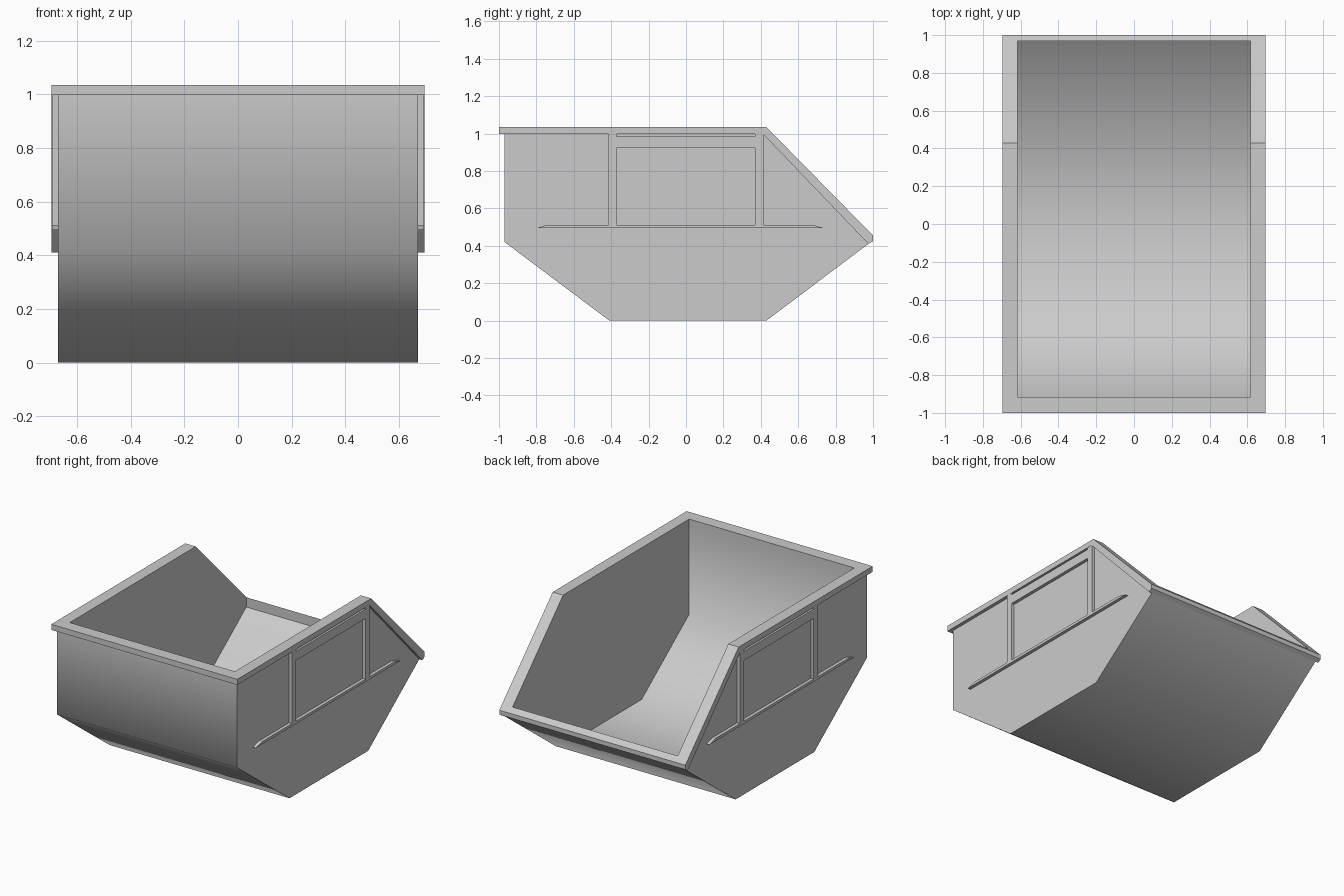
import bpy, bmesh, math

if "Cube" in bpy.data.objects:
    bpy.data.objects.remove(bpy.data.objects["Cube"])


def prism(name, profile, x0, x1):
    """Extrude a (y, z) profile along x."""
    bm = bmesh.new()
    face = bm.faces.new([bm.verts.new((x0, y, z)) for y, z in profile])
    ext = bmesh.ops.extrude_face_region(bm, geom=[face])
    verts = [v for v in ext["geom"] if isinstance(v, bmesh.types.BMVert)]
    bmesh.ops.translate(bm, verts=verts, vec=(x1 - x0, 0, 0))
    bmesh.ops.recalc_face_normals(bm, faces=bm.faces)
    mesh = bpy.data.meshes.new(name)
    bm.to_mesh(mesh)
    bm.free()
    obj = bpy.data.objects.new(name, mesh)
    bpy.context.collection.objects.link(obj)
    return obj


def activate(obj):
    bpy.ops.object.select_all(action="DESELECT")
    obj.select_set(True)
    bpy.context.view_layer.objects.active = obj


def hollow(obj, cutter):
    activate(obj)
    mod = obj.modifiers.new("cavity", "BOOLEAN")
    mod.operation = "DIFFERENCE"
    mod.solver = "EXACT"
    mod.object = cutter
    bpy.ops.object.modifier_apply(modifier=mod.name)


def rect(y0, y1, z0, z1):
    return [(y0, z0), (y1, z0), (y1, z1), (y0, z1)]


BODY, RIM, HOLE = 0.672, 0.695, 0.617   # half widths

# Loading cavity used to hollow both the tub and the rim
cavity = prism("cavity_cutter", [(-0.915, 1.2), (-0.915, 0.392), (-0.408, 0.01),
                                 (0.427, 0.01), (0.97, 0.42), (0.97, 1.2)], -HOLE, HOLE)
cavity.hide_render = True

# Tub with sloped ends
tub = prism("tub", [(-0.97, 0.997), (-0.97, 0.42), (-0.41, 0), (0.43, 0),
                    (0.975, 0.41), (0.412, 0.997)], -BODY, BODY)
hollow(tub, cavity)
activate(tub)
bpy.ops.object.shade_smooth_by_angle(angle=math.radians(60))

# Overhanging rim, following the lowered back
rim = prism("rim", [(-1, 1.035), (0.43, 1.035), (1.0, 0.455), (1.0, 0.425),
                    (0.975, 0.41), (0.412, 0.997), (-1, 0.997)], -RIM, RIM)
hollow(rim, cavity)
bpy.data.objects.remove(cavity)

# Side ribs and panel frame, mirrored to the other side
ribs = {
    "side_ledge": [(-0.8, 0.494), (0.74, 0.494), (0.675, 0.512), (-0.74, 0.512)],
    "front_upright": rect(-0.415, -0.372, 0.512, 0.997),
    "back_upright": rect(0.37, 0.415, 0.512, 0.997),
    "panel_top_bar": rect(-0.372, 0.37, 0.922, 0.985),
}
for name, profile in ribs.items():
    rib = prism(name, profile, BODY - 0.01, RIM - 0.001)
    activate(rib)
    mirror = rib.modifiers.new("mirror", "MIRROR")
    mirror.use_axis = (True, False, False)
    bpy.ops.object.modifier_apply(modifier=mirror.name)
